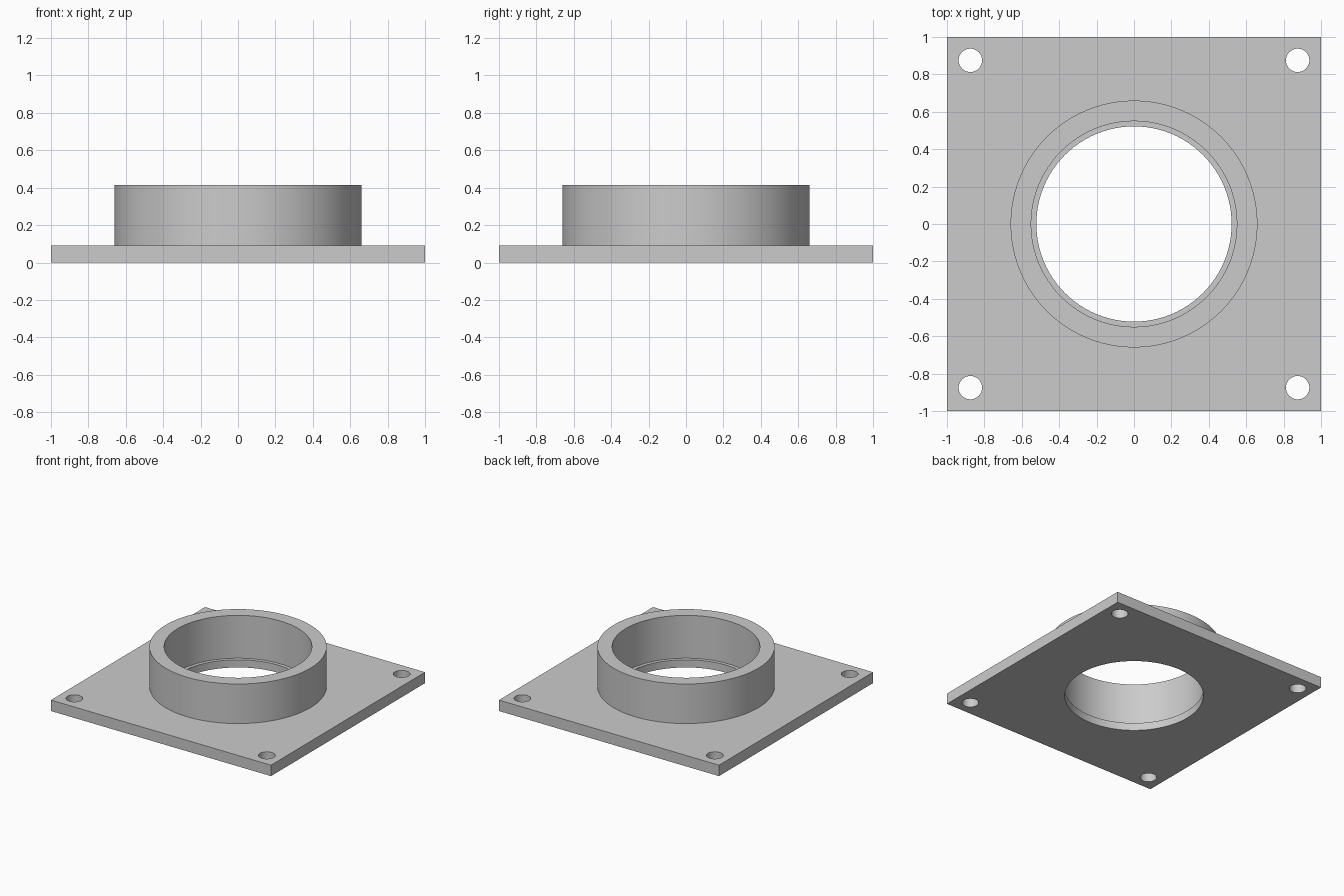
import bpy
from math import radians

PLATE_TOP, LEDGE, RIM = 0.09, 0.063, 0.415

if "Cube" in bpy.data.objects:
    bpy.data.objects.remove(bpy.data.objects["Cube"])

grey = bpy.data.materials.new("plain grey")
grey.use_nodes = True
grey.diffuse_color = (0.6, 0.6, 0.6, 1)
grey.node_tree.nodes["Principled BSDF"].inputs["Base Color"].default_value = grey.diffuse_color


def cylinder(name, radius, bottom, top, x=0, y=0, sides=96):
    bpy.ops.mesh.primitive_cylinder_add(
        vertices=sides, radius=radius, depth=top - bottom,
        location=(x, y, (top + bottom) / 2))
    obj = bpy.context.object
    obj.name = name
    return obj


def combine(base, other, operation):
    """Apply a boolean and remove the helper object."""
    mod = base.modifiers.new(operation, "BOOLEAN")
    mod.operation, mod.solver, mod.object = operation, "EXACT", other
    other.hide_render = True
    bpy.context.view_layer.objects.active = base
    bpy.ops.object.modifier_apply(modifier=mod.name)
    bpy.data.objects.remove(other)


# Square mounting plate
bpy.ops.mesh.primitive_cube_add(size=1, location=(0, 0, PLATE_TOP / 2))
flange = bpy.context.object
flange.name = "flange_plate_with_collar"
flange.scale = (2, 2, PLATE_TOP)
bpy.ops.object.transform_apply(location=True, rotation=False, scale=True)

# Raised collar, sunk slightly into the plate
combine(flange, cylinder("collar", 0.66, PLATE_TOP / 2, RIM), "UNION")

# Wide bore down to the ledge, narrower opening through the plate
combine(flange, cylinder("bore", 0.55, LEDGE, RIM + 0.1), "DIFFERENCE")
combine(flange, cylinder("opening", 0.522, -0.1, RIM), "DIFFERENCE")

# Bolt holes in the four corners
for x in (-0.875, 0.875):
    for y in (-0.875, 0.875):
        combine(flange, cylinder("bolt_hole", 0.0625, -0.1, 0.2, x, y, 48), "DIFFERENCE")

# Material and smooth round walls with sharp rims
flange.data.materials.clear()
flange.data.materials.append(grey)
for face in flange.data.polygons:
    face.material_index = 0
bpy.ops.object.select_all(action="DESELECT")
flange.select_set(True)
bpy.context.view_layer.objects.active = flange
bpy.ops.object.shade_smooth_by_angle(angle=radians(30))
